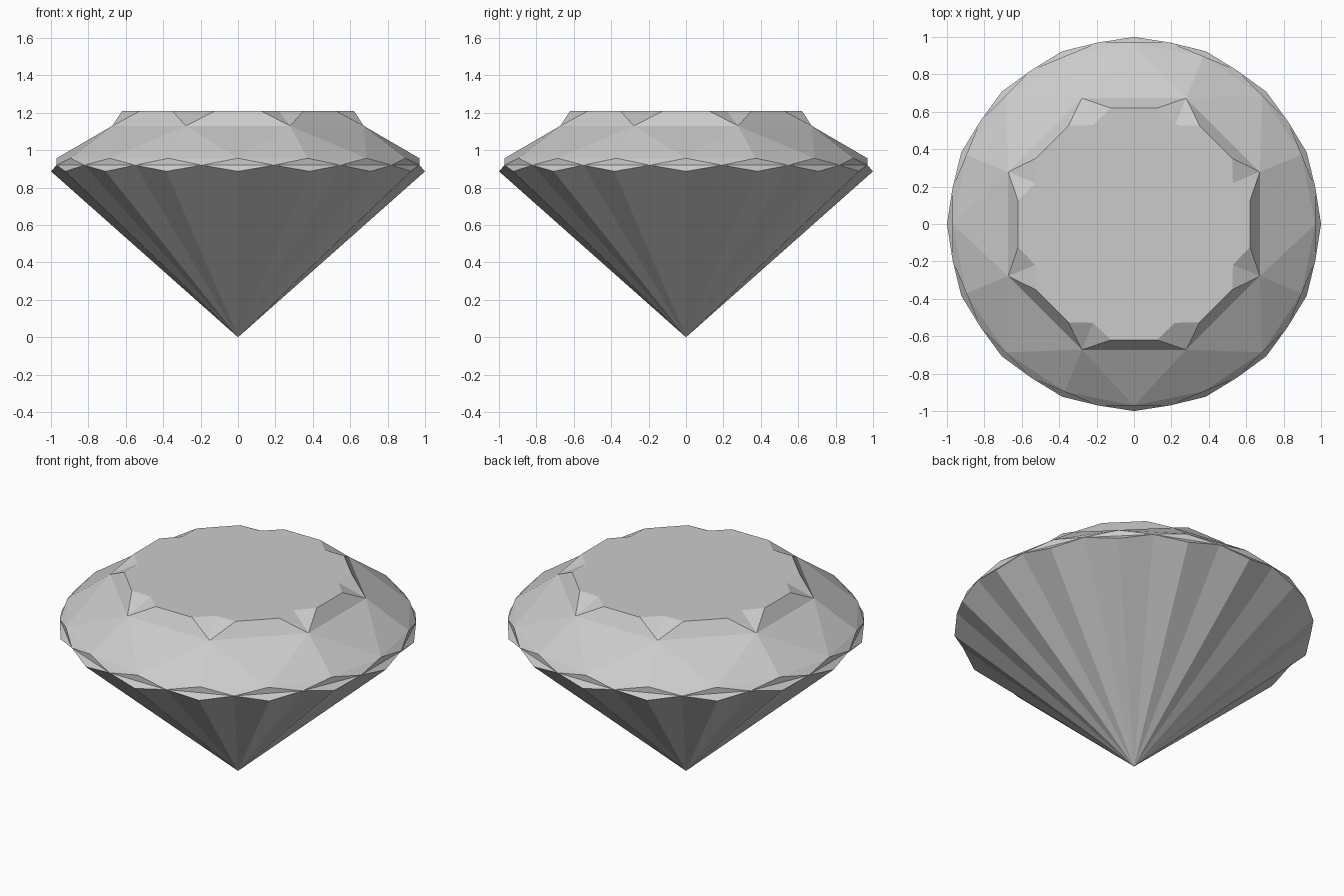
import bpy, bmesh
from math import cos, sin, pi

if "Cube" in bpy.data.objects:
    bpy.data.objects.remove(bpy.data.objects["Cube"])

bm = bmesh.new()
STEP = pi / 16  # 32 divisions around the stone


def ring(radius, z, first, every):
    """Vertices every few divisions, keyed by division number."""
    return {i: bm.verts.new((radius * cos(i * STEP), radius * sin(i * STEP), z))
            for i in range(first, 32, every)}


culet = bm.verts.new((0, 0, 0))
low = ring(1.0, 0.887, 0, 2)      # lower girdle points
mid = ring(0.989, 0.92, 1, 2)     # girdle waist
up = ring(0.97, 0.957, 0, 2)      # upper girdle points
star = ring(0.728, 1.13, 2, 4)    # crown points
table = ring(0.632, 1.21, 1, 2)   # table rim
table.update(ring(0.572, 1.21, 2, 4))  # notches in the rim


def face(*verts):
    bm.faces.new(verts)


# Pavilion and girdle
for i in range(0, 32, 2):
    prev, m, nxt = mid[(i - 1) % 32], mid[i + 1], (i + 2) % 32
    face(culet, low[i], prev)
    face(culet, m, low[i])
    face(low[i], m, prev)
    face(prev, m, up[i])
    face(m, up[nxt], up[i])

# Crown
for i in range(0, 32, 4):
    a, b = (i - 2) % 32, i + 2
    p, q = star[a], star[b]
    s, t = table[(i - 1) % 32], table[i + 1]
    face(up[i], q, p)
    face(up[i], up[b], q)
    face(up[b], up[(i + 4) % 32], q)
    if i % 8 == 0:
        face(p, q, s)
        face(q, t, s)
    else:
        face(p, q, t)
        face(p, t, s)
    face(q, table[b], t)
    face(q, table[(i + 3) % 32], table[b])

# Flat table
face(*[table[k] for k in sorted(table)])
bmesh.ops.recalc_face_normals(bm, faces=bm.faces[:])

mesh = bpy.data.meshes.new("cut_gemstone")
bm.to_mesh(mesh)
bm.free()
gem = bpy.data.objects.new("cut_gemstone", mesh)
bpy.context.collection.objects.link(gem)
